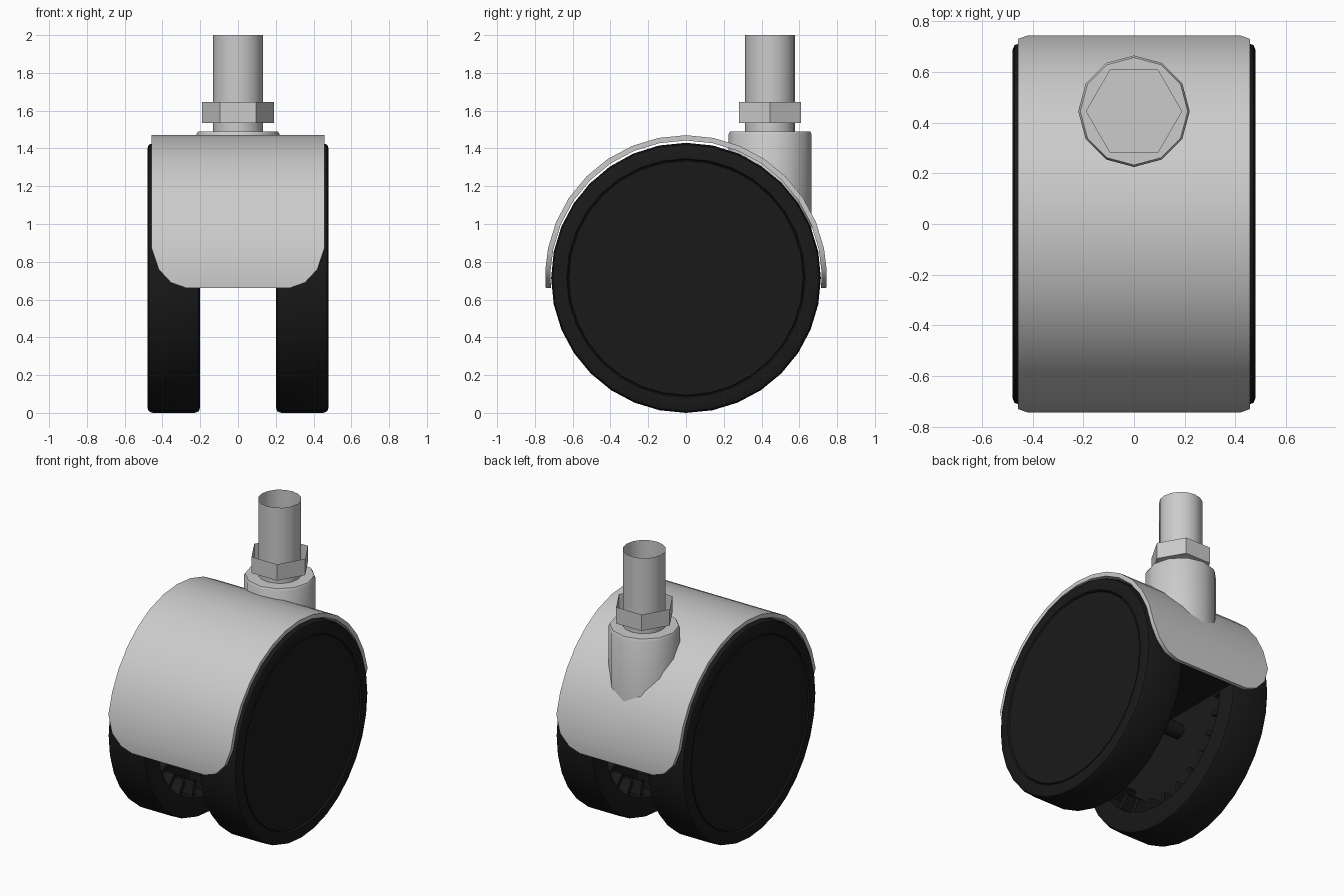
import bpy, bmesh
from math import sin, cos, pi, radians, degrees, asin
from mathutils import Matrix, Vector

if "Cube" in bpy.data.objects:
    bpy.data.objects.remove(bpy.data.objects["Cube"])

black = bpy.data.materials.new("black_plastic")
black.diffuse_color = (0.01, 0.01, 0.01, 1)
black.use_nodes = True
black.node_tree.nodes["Principled BSDF"].inputs["Base Color"].default_value = black.diffuse_color
AXLE_Z, STEM_Y = 0.714, 0.445


def finish(name, bm, mat=None, smooth=True):
    bmesh.ops.remove_doubles(bm, verts=bm.verts, dist=1e-5)
    bmesh.ops.recalc_face_normals(bm, faces=bm.faces)
    me = bpy.data.meshes.new(name)
    bm.to_mesh(me)
    bm.free()
    if smooth:
        me.polygons.foreach_set("use_smooth", [True] * len(me.polygons))
        me.set_sharp_from_angle(angle=radians(35))
    if mat:
        me.materials.append(mat)
    ob = bpy.data.objects.new(name, me)
    bpy.context.collection.objects.link(ob)
    return ob


def skin(bm, rings, wrap_rings=False, wrap_points=False):
    """Join rows of points with quads."""
    vs = [[bm.verts.new(p) for p in ring] for ring in rings]
    n, m = len(vs), len(vs[0])
    for i in range(n if wrap_rings else n - 1):
        for j in range(m if wrap_points else m - 1):
            a, b = vs[i], vs[(i + 1) % n]
            bm.faces.new((a[j], a[(j + 1) % m], b[(j + 1) % m], b[j]))
    return vs


def lathe_z(name, profile, sides, smooth=True):
    """Revolve (radius, z) points around the stem axis."""
    bm = bmesh.new()
    skin(bm, [[(r * cos(2 * pi * i / sides), STEM_Y + r * sin(2 * pi * i / sides), z)
               for r, z in profile] for i in range(sides)], wrap_rings=True)
    return finish(name, bm, smooth=smooth)


# Wheels: rounded tread, grooved outer face, hollow ribbed inner face
tyre = [(0.475, 0), (0.475, 0.62), (0.468, 0.625), (0.48, 0.632), (0.48, 0.685),
        (0.472, 0.706), (0.45, 0.714), (0.23, 0.714), (0.208, 0.706), (0.20, 0.685),
        (0.20, 0.58), (0.36, 0.57), (0.36, 0)]
for side, label in ((-1, "left"), (1, "right")):
    bm = bmesh.new()
    skin(bm, [[(side * x, r * sin(2 * pi * i / 32), AXLE_Z - r * cos(2 * pi * i / 32))
               for x, r in tyre] for i in range(32)], wrap_rings=True)
    finish(label + "_wheel", bm, black)

    bm = bmesh.new()
    for i in range(24):
        m = (Matrix.Translation((side * 0.30, 0, AXLE_Z)) @ Matrix.Rotation(2 * pi * i / 24, 4, 'X')
             @ Matrix.Translation((0, 0, 0.53)) @ Matrix.Diagonal((0.14, 0.03, 0.10, 1)))
        bmesh.ops.create_cube(bm, size=1, matrix=m)
    finish(label + "_wheel_ribs", bm, black, smooth=False)

# Axle between the wheels
bm = bmesh.new()
bmesh.ops.create_cone(bm, cap_ends=True, segments=16, radius1=0.05, radius2=0.05, depth=0.74,
                      matrix=Matrix.Translation((0, 0, AXLE_Z)) @ Matrix.Rotation(pi / 2, 4, 'Y'))
finish("axle", bm, black)

# Core: half disc under the hood, between the wheels
bm = bmesh.new()
arc = [radians(-3 + 186 * i / 16) for i in range(17)]
rings = skin(bm, [[(x, -0.71 * cos(a), 0.72 + 0.71 * sin(a)) for a in arc]
                  for x in (-0.195, 0.195)], wrap_points=True)
for r in rings:
    bm.faces.new(r)
finish("core", bm, black)

# Hood: curved shell narrowing to rounded corners at both lower ends
HOOD_Z, HOOD_R, THICK = 0.725, 0.745, 0.028
ends = [(0.66, 0.27), (0.69, 0.355), (0.76, 0.42)]
half = [(degrees(asin((z - HOOD_Z) / HOOD_R)), w) for z, w in ends]
rows = half + [(11.25 * k, 0.457) for k in range(1, 16)] + [(180 - a, w) for a, w in reversed(half)]
bm = bmesh.new()
rings = []
for a, w in rows:
    d = Vector((0, -cos(radians(a)), sin(radians(a))))
    o, i = d * HOOD_R, d * (HOOD_R - THICK)
    rings.append([(x, p.y, HOOD_Z + p.z) for x, p in ((-w, o), (w, o), (w, i), (-w, i))])
vs = skin(bm, rings, wrap_points=True)
bm.faces.new(vs[0])
bm.faces.new(vs[-1])
finish("hood", bm)

# Stem socket, hexagonal nut and hollow stem
lathe_z("stem_socket", [(0.22, 0.95), (0.22, 1.475), (0.212, 1.49), (0, 1.49)], 12)
lathe_z("nut", [(0, 1.535), (0.19, 1.535), (0.19, 1.645)], 6, smooth=False)
lathe_z("stem", [(0.133, 1.49), (0.133, 2.0)], 16)
